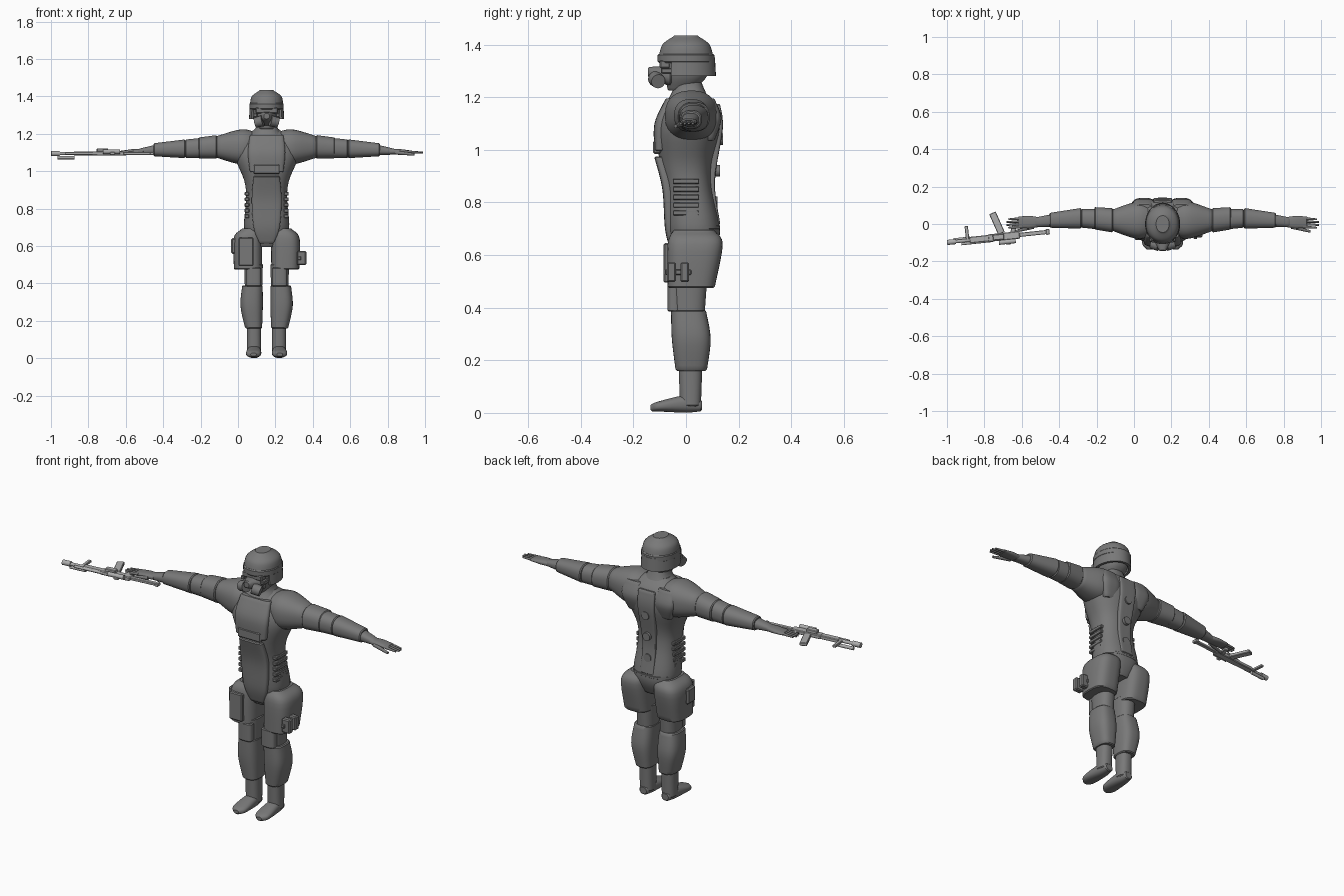
import bpy
import bmesh
from math import cos, sin, pi, radians, copysign
from mathutils import Matrix, Vector

default_cube = bpy.data.objects.get("Cube")
if default_cube:
    bpy.data.objects.remove(default_cube, do_unlink=True)


def make_material(name, value):
    material = bpy.data.materials.new(name)
    material.use_nodes = True
    colour = (value, value, value, 1)
    material.diffuse_color = colour
    shader = material.node_tree.nodes["Principled BSDF"]
    shader.inputs["Base Color"].default_value = colour
    return material


ARMOUR = make_material("armour grey", 0.19)
METAL = make_material("rifle light grey", 0.42)

# The figure stands beside the centre; the rifle lies along its right hand
BODY = Matrix.Translation((0.153, 0, 0))
RIFLE = Matrix.Translation((-0.725, -0.07, 1.095)) @ Matrix.Rotation(radians(6), 4, "Z")


def finish(bm, name, material=ARMOUR, frame=BODY):
    """Turn a bmesh into an object that is smooth except at sharp edges."""
    bm.transform(frame)
    bmesh.ops.recalc_face_normals(bm, faces=bm.faces)
    for face in bm.faces:
        face.smooth = True
    for edge in bm.edges:
        edge.smooth = edge.calc_face_angle(0) < radians(35)
    mesh = bpy.data.meshes.new(name)
    bm.to_mesh(mesh)
    bm.free()
    mesh.materials.append(material)
    obj = bpy.data.objects.new(name, mesh)
    bpy.context.collection.objects.link(obj)


def skin(bm, rows, closed):
    """Bridge rows of points with quads and cap the two ends."""
    rows = [[bm.verts.new(point) for point in row] for row in rows]
    for near, far in zip(rows, rows[1:]):
        for i in range(len(near)):
            bm.faces.new((near[i - 1], near[i], far[i], far[i - 1]))
    if closed:
        bm.faces.new(rows[0])
        bm.faces.new(rows[-1])


def smooth_path(stations, steps=5):
    """Pass a smooth curve through the stations."""
    last = len(stations) - 1
    path = []
    for k in range(last):
        a, b = stations[k], stations[k + 1]
        lead_in = (b - stations[max(k - 1, 0)]) / 2
        lead_out = (stations[min(k + 2, last)] - a) / 2
        for i in range(steps):
            u = i / steps
            ease = u * u * (3 - 2 * u)
            v = 1 - u
            path.append(a.lerp(b, ease) + lead_in * (u * v * v) - lead_out * (u * u * v))
    return path + [stations[-1]]


def loft(name, axis, *stations, side=1, power=2.4, count=32, edge=0.005):
    """Skin rounded sections; a station is position, two centres and two radii."""
    path = smooth_path([Vector(station) for station in stations])
    bevel = Vector((edge, 0, 0, edge, edge))
    shrink = Vector((-edge, 0, 0, edge, edge))
    path = [path[0] - bevel] + path + [path[-1] - shrink]
    rows = []
    for t, centre_a, centre_b, radius_a, radius_b in path:
        row = []
        for i in range(count):
            angle = 2 * pi * (i + 0.5) / count
            c, s = cos(angle), sin(angle)
            a = centre_a + radius_a * copysign(abs(c) ** (2 / power), c)
            b = centre_b + radius_b * copysign(abs(s) ** (2 / power), s)
            x, y, z = {"x": (t, a, b), "y": (a, t, b), "z": (a, b, t)}[axis]
            row.append((side * x, y, z))
        rows.append(row)
    bm = bmesh.new()
    skin(bm, rows, True)
    finish(bm, name)


def box(name, centre, size, turn=0, material=ARMOUR, frame=BODY):
    bm = bmesh.new()
    bmesh.ops.create_cube(bm, size=1, matrix=Matrix.Diagonal((*size, 1)))
    bmesh.ops.bevel(bm, geom=bm.edges[:], offset=min(size) / 6, segments=1, affect="EDGES")
    bm.transform(Matrix.Translation(centre) @ Matrix.Rotation(radians(turn), 4, "Z"))
    finish(bm, name, material, frame)


def rod(name, start, end, radius, taper=1, material=ARMOUR, frame=BODY):
    start, end = Vector(start), Vector(end)
    span = end - start
    bm = bmesh.new()
    bmesh.ops.create_cone(bm, cap_ends=True, segments=18, radius1=radius,
                          radius2=radius * taper, depth=span.length)
    facing = span.to_track_quat("Z", "Y").to_matrix().to_4x4()
    bm.transform(Matrix.Translation((start + end) / 2) @ facing)
    finish(bm, name, material, frame)


# Torso and its plates
loft("torso", "z", (.6, 0, .03, .07, .07), (.69, 0, .03, .12, .1), (.85, 0, .01, .11, .09),
     (.95, 0, 0, .12, .1), (1.08, 0, .01, .17, .12), (1.17, 0, .02, .15, .1),
     (1.22, 0, .02, .07, .05), count=40)
loft("chest_plate", "z", (1, 0, -.1, .09, .02), (1.1, 0, -.09, .1, .03),
     (1.19, 0, -.06, .09, .02), power=3.5)
loft("abdomen_plate", "z", (.62, 0, -.05, .04, .01), (.7, 0, -.06, .07, .02),
     (.85, 0, -.07, .08, .02), (.97, 0, -.1, .07, .02), power=4)
loft("spine_plate", "z", (.72, 0, .11, .04, .02), (.88, 0, .1, .04, .01),
     (1.08, 0, .12, .05, .02), (1.17, 0, .12, .05, .01), power=6)
loft("belt", "z", (.7, 0, .03, .12, .1), (.71, 0, .03, .12, .1), count=40)
box("chest_pouch_band", (0, -.11, 1.01), (.14, .03, .05))
for i, height in enumerate((.8, .92, 1.04)):
    rod(f"spine_disc_{i}", (0, .1, height), (0, .12 + .01 * i, height), .022)

# Neck, head and helmet
loft("collar", "z", (1.19, 0, .01, .09, .08), (1.23, 0, .01, .06, .06), (1.28, 0, 0, .05, .05))
loft("head", "z", (1.23, 0, -.02, .04, .05), (1.28, 0, 0, .07, .08), (1.35, 0, 0, .08, .09))
loft("helmet_dome", "z", (1.35, 0, 0, .09, .105), (1.4, 0, 0, .08, .09),
     (1.43, 0, 0, .04, .05), power=2.1)
loft("helmet_rim", "z", (1.335, 0, 0, .092, .108), (1.36, 0, 0, .092, .108), power=2.1)
box("visor", (0, -.08, 1.325), (.12, .04, .03))
loft("breathing_mask", "y", (-.14, 0, 1.295, .02, .02), (-.06, 0, 1.28, .06, .04))

# Neck guard wrapping the back and sides of the head
guard = bmesh.new()
guard_rows = []
for i in range(25):
    angle = radians(10 * i - 30)
    guard_rows.append([(cos(angle) * radius, sin(angle) * (radius + .02), height)
                       for radius, height in ((.09, 1.35), (.094, 1.28), (.08, 1.28), (.08, 1.35))])
skin(guard, guard_rows, True)
finish(guard, "helmet_neck_guard")

for name, s in (("left", 1), ("right", -1)):
    # Mask fittings
    rod(f"{name}_mask_canister", (s * .02, -.115, 1.27), (s * .06, -.105, 1.26), .03, .9)
    box(f"{name}_mask_strap", (s * .06, -.06, 1.3), (.02, .07, .02))

    # Arm, from shoulder to wrist
    loft(f"{name}_shoulder", "x", (.04, .02, 1.13, .07, .07), (.13, .02, 1.13, .1, .095),
         (.26, .02, 1.13, .06, .06), side=s)
    loft(f"{name}_upper_arm", "x", (.24, .02, 1.13, .06, .06), (.43, .03, 1.12, .05, .05), side=s)
    loft(f"{name}_sleeve_band", "x", (.27, .02, 1.13, .065, .063),
         (.36, .03, 1.125, .06, .056), side=s)
    loft(f"{name}_forearm_guard", "x", (.44, .03, 1.12, .055, .05),
         (.6, .02, 1.115, .04, .035), side=s)
    loft(f"{name}_wrist", "x", (.58, .02, 1.115, .035, .03), (.68, .01, 1.105, .025, .016), side=s)

    # Hand
    loft(f"{name}_palm", "x", (.66, .01, 1.105, .026, .015), (.71, .01, 1.105, .033, .014),
         (.77, .01, 1.103, .03, .008), side=s)
    for i in range(4):
        y = .03 - .015 * i
        tip = .84 - .01 * abs(i - 1.5)
        rod(f"{name}_finger_{i}", (s * .75, y, 1.104), (s * tip, y - .005, 1.1), .008, .6)
    rod(f"{name}_thumb", (s * .69, -.015, 1.1), (s * .79, -.04, 1.09), .011, .6)

    # Shoulder blade plate and rib slats
    loft(f"{name}_shoulder_blade", "z", (1.04, .09, .09, .04, .02), (1.12, .1, .1, .06, .035),
         (1.19, .1, .08, .05, .03), side=s, power=3)
    for i in range(5):
        box(f"{name}_rib_slat_{i}", (s * .105, 0, .76 + .03 * i), (.025, .1, .02))

    # Leg armour
    loft(f"{name}_thigh_armour", "z", (.48, .1, .02, .075, .09), (.64, .1, .035, .077, .105),
         (.69, .08, .03, .055, .08), side=s, power=3)
    loft(f"{name}_knee", "z", (.36, .07, .01, .046, .06), (.5, .07, .01, .05, .07), side=s)
    loft(f"{name}_knee_pad", "z", (.39, .07, -.045, .04, .025), (.48, .07, -.045, .04, .025),
         side=s, power=3)
    loft(f"{name}_shin_guard", "z", (.165, .07, .02, .046, .06), (.28, .08, .02, .06, .074),
         (.385, .076, .01, .055, .067), side=s, power=2.8)

    # Boot
    loft(f"{name}_boot_shaft", "z", (.03, .067, .017, .038, .04), (.17, .067, .017, .038, .045),
         side=s)
    loft(f"{name}_boot_foot", "y", (-.13, .07, .02, .02, .014), (-.1, .07, .025, .04, .02),
         (0, .067, .034, .036, .033), (.055, .067, .028, .025, .022), side=s)

# Thigh pouches, different on each leg
for name, y in (("front", -.055), ("rear", -.005)):
    box(f"left_{name}_pouch", (.187, y, .535), (.05, .033, .075))
box("left_pouch_strap", (.175, -.03, .535), (.02, .1, .02))
box("right_thigh_pouch", (-.167, 0, .6), (.045, .07, .085))
box("right_thigh_holster", (-.11, -.07, .57), (.08, .03, .15))


# Rifle lying on its side
def rifle_box(name, centre, size, turn=0):
    box("rifle_" + name, centre, size, turn, METAL, RIFLE)


def rifle_rod(name, start, end, radius):
    rod("rifle_" + name, start, end, radius, 1, METAL, RIFLE)


rifle_rod("barrel", (-.27, 0, 0), (-.05, 0, 0), .009)
rifle_rod("muzzle", (-.276, 0, 0), (-.23, 0, 0), .014)
rifle_rod("gas_tube", (-.2, -.016, 0), (-.03, -.016, 0), .007)
rifle_box("fore_end", (-.1, 0, 0), (.11, .034, .02))
rifle_box("receiver", (.03, 0, 0), (.17, .04, .022))
rifle_box("stock", (.19, 0, 0), (.17, .022, .014))
rifle_box("butt", (.265, 0, 0), (.02, .03, .018))
rifle_box("magazine", (0, .075, 0), (.038, .12, .018), 18)
rifle_box("grip", (.085, .035, 0), (.025, .065, .018), -20)
rifle_box("fore_grip", (-.165, .04, 0), (.018, .075, .014))
rifle_rod("side_lamp", (-.24, .01, -.022), (-.15, .01, -.022), .009)
rifle_rod("scope", (0, -.03, .01), (.09, -.03, .01), .012)
rifle_box("scope_mount", (.05, -.025, 0), (.025, .04, .014))
rifle_box("sight_housing", (0, 0, .018), (.06, .03, .018))
